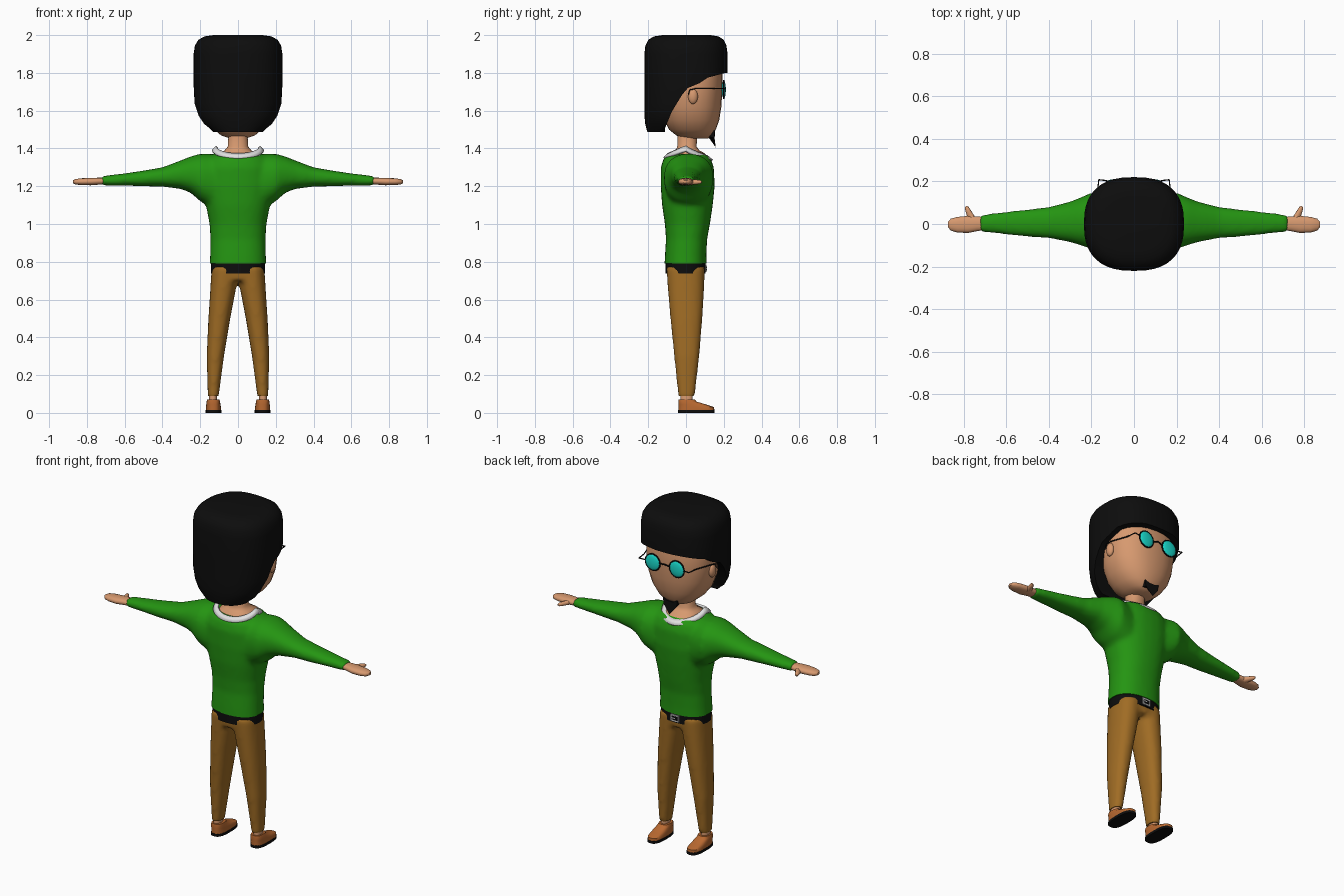
import bpy, bmesh
from math import sin, cos, pi, copysign
from mathutils import Matrix, Vector

if "Cube" in bpy.data.objects:
    bpy.data.objects.remove(bpy.data.objects["Cube"])


def material(name, r, g, b):
    m = bpy.data.materials.new(name)
    m.use_nodes = True
    m.diffuse_color = (r, g, b, 1)
    m.node_tree.nodes["Principled BSDF"].inputs["Base Color"].default_value = (r, g, b, 1)
    return m


SKIN = material("skin", .68, .32, .16)
GREEN = material("sweater green", .018, .3, .006)
BROWN = material("trouser brown", .35, .15, .018)
TAN = material("shoe leather", .48, .14, .03)
BLACK = material("soft black", .004, .004, .004)
WHITE = material("collar white", .75, .75, .75)
TEAL = material("lens teal", .01, .72, .62)
SILVER = material("buckle silver", .5, .5, .5)


def loft(bm, rings, axis="z", n=2.3, sides=28, side=1):
    """Skin superellipse rings given as (position, a_min, a_max, b_min, b_max)."""
    loops = []
    for t, a0, a1, b0, b1 in rings:
        loop = []
        for i in range(sides):
            c, s = cos(2 * pi * i / sides), sin(2 * pi * i / sides)
            a = (a0 + a1) / 2 + (a1 - a0) / 2 * copysign(abs(c) ** (2 / n), c)
            b = (b0 + b1) / 2 + (b1 - b0) / 2 * copysign(abs(s) ** (2 / n), s)
            loop.append(bm.verts.new((a * side, b, t) if axis == "z" else (t * side, a, b)))
        loops.append(loop)
    for p, q in zip(loops, loops[1:]):
        for i in range(sides):
            j = (i + 1) % sides
            bm.faces.new((p[i], p[j], q[j], q[i]))
    bm.faces.new(loops[0])
    bm.faces.new(loops[-1])


def even(rings):
    """Expand (z, half_width, y_min, y_max) into full symmetric rings."""
    return [(z, -w, w, y0, y1) for z, w, y0, y1 in rings]


def finish(ob, angle=45):
    bpy.ops.object.select_all(action="DESELECT")
    ob.select_set(True)
    bpy.context.view_layer.objects.active = ob
    bpy.ops.object.shade_smooth_by_angle(angle=angle * pi / 180)


def make(name, bm, mat, mirror=False, angle=45):
    bmesh.ops.recalc_face_normals(bm, faces=bm.faces)
    me = bpy.data.meshes.new(name)
    bm.to_mesh(me)
    bm.free()
    me.materials.append(mat)
    ob = bpy.data.objects.new(name, me)
    bpy.context.collection.objects.link(ob)
    if mirror:
        ob.modifiers.new("mirror", "MIRROR").use_mirror_merge = False
    finish(ob, angle)
    return ob


def part(name, rings, mat, mirror=False, **kw):
    bm = bmesh.new()
    loft(bm, rings, **kw)
    return make(name, bm, mat, mirror)


def apply(ob):
    deps = bpy.context.evaluated_depsgraph_get()
    me = bpy.data.meshes.new_from_object(ob.evaluated_get(deps))
    ob.modifiers.clear()
    ob.data = me


def blend(ob, top=None, bottom=None):
    """Fuse overlapping volumes into one soft skin and trim it level at the hem."""
    r = ob.modifiers.new("fuse", "REMESH")
    r.mode, r.voxel_size = "VOXEL", .012
    s = ob.modifiers.new("soften", "SMOOTH")
    s.factor, s.iterations = .5, 8
    apply(ob)
    bm = bmesh.new()
    bm.from_mesh(ob.data)
    if bottom is not None:
        bmesh.ops.bisect_plane(bm, geom=bm.verts[:] + bm.edges[:] + bm.faces[:],
                               plane_co=(0, 0, bottom), plane_no=(0, 0, 1), clear_inner=True)
        bmesh.ops.holes_fill(bm, edges=[e for e in bm.edges if e.is_boundary])
    bm.to_mesh(ob.data)
    bm.free()
    finish(ob)


def prism(pts, place_a, place_b):
    bm = bmesh.new()
    a = [bm.verts.new(place_a(*p)) for p in pts]
    b = [bm.verts.new(place_b(*p)) for p in pts]
    bm.faces.new(a)
    bm.faces.new(b)
    for i in range(len(pts)):
        j = (i + 1) % len(pts)
        bm.faces.new((a[i], a[j], b[j], b[i]))
    return bm


def box(name, loc, size, mat):
    bm = bmesh.new()
    bmesh.ops.create_cube(bm, size=1, matrix=Matrix.Translation(loc) @ Matrix.Diagonal((*size, 1)))
    return make(name, bm, mat)


def wire(name, pts, radius, mirror=False, cyclic=False):
    cu = bpy.data.curves.new(name, "CURVE")
    cu.dimensions, cu.bevel_depth, cu.bevel_resolution = "3D", radius, 1
    sp = cu.splines.new("POLY")
    sp.points.add(len(pts) - 1)
    for p, co in zip(sp.points, pts):
        p.co = (*co, 1)
    sp.use_cyclic_u = cyclic
    cu.materials.append(BLACK)
    ob = bpy.data.objects.new(name, cu)
    bpy.context.collection.objects.link(ob)
    if mirror:
        ob.modifiers.new("mirror", "MIRROR")


# Sweater: torso and sleeves fused
bm = bmesh.new()
loft(bm, even([(.74, .152, -.116, .108), (.83, .148, -.112, .108), (.92, .146, -.106, .112),
               (1, .151, -.112, .127), (1.1, .17, -.127, .142), (1.2, .19, -.134, .152),
               (1.3, .19, -.134, .148), (1.35, .16, -.118, .13), (1.37, .12, -.09, .105)]))
for s in (1, -1):
    loft(bm, [(.1, -.11, .13, 1.06, 1.37), (.2, -.118, .147, 1.12, 1.372), (.25, -.1, .125, 1.165, 1.358),
              (.3, -.085, .105, 1.185, 1.338), (.4, -.066, .08, 1.198, 1.3), (.5, -.06, .068, 1.2, 1.283),
              (.6, -.05, .058, 1.203, 1.268), (.722, -.036, .043, 1.203, 1.254)], axis="x", side=s)
blend(make("sweater", bm, GREEN), bottom=.79)

# Trousers: hips and two tapering legs fused
bm = bmesh.new()
loft(bm, even([(.7, .138, -.098, .096), (.78, .14, -.104, .1)]))
for s in (1, -1):
    loft(bm, [(.08, .103, .16, -.041, .046), (.3, .074, .166, -.063, .071), (.5, .041, .157, -.083, .087),
              (.65, .012, .147, -.096, .096), (.77, -.01, .14, -.104, .1)], side=s)
blend(make("trousers", bm, BROWN), bottom=.09)

# Belt with buckle
part("belt", even([(.738, .144, -.108, .104), (.792, .144, -.108, .104)]), BLACK)
box("buckle", (0, .104, .765), (.055, .008, .04), SILVER)
box("buckle_inset", (0, .106, .765), (.036, .008, .022), BLACK)
box("buckle_prong", (.008, .108, .765), (.024, .006, .006), SILVER)

# Ankles and shoes
part("ankles", [(.05, .11, .155, -.03, .035), (.1, .112, .153, -.03, .035)], SKIN, True)
part("shoes", [(.014, .09, .17, -.04, .15), (.03, .09, .17, -.04, .149), (.045, .093, .168, -.04, .105),
               (.06, .095, .166, -.04, .055), (.072, .098, .162, -.038, .046)], TAN, True, n=2.8)
part("soles", [(0, .088, .172, -.042, .152), (.015, .088, .172, -.042, .152)], BLACK, True, n=2.8)

# Hands with thumbs
bm = bmesh.new()
loft(bm, [(.7, -.028, .032, 1.21, 1.245), (.74, -.034, .036, 1.208, 1.245), (.78, -.042, .038, 1.205, 1.244),
          (.83, -.04, .033, 1.206, 1.242), (.86, -.031, .025, 1.209, 1.238), (.874, -.014, .01, 1.216, 1.231)],
     axis="x", sides=16)
thumb = bmesh.new()
loft(thumb, [(0, -.019, .019, -.014, .014), (.035, -.013, .013, -.012, .012),
             (.055, -.01, .01, -.01, .01), (.064, -.004, .004, -.004, .004)], sides=10)
bmesh.ops.transform(thumb, verts=thumb.verts,
                    matrix=Matrix.Translation((.762, .025, 1.222)) @
                    Vector((0, 0, 1)).rotation_difference(Vector((.45, 1, 0))).to_matrix().to_4x4())
make("thumbs", thumb, SKIN, True)
make("hands", bm, SKIN, True)

# Neck, opening out under the collar
part("neck", even([(1.345, .12, -.09, .12), (1.375, .105, -.078, .098), (1.39, .07, -.055, .07),
                   (1.41, .054, -.046, .056), (1.48, .05, -.045, .06)]), SKIN)

# Collar: sloped band dropping to a point at the chest
bm = bmesh.new()
outer, inner = [], []
for i in range(40):
    c, s = cos(2 * pi * i / 40), sin(2 * pi * i / 40)
    reach, drop = (.138 * s ** 1.25, .052 * s) if s > 0 else (-.115 * abs(s) ** .9, .04 * abs(s))
    outer.append(bm.verts.new((.134 * c, reach, 1.387 - drop)))
    inner.append(bm.verts.new((.112 * c, reach * .8, 1.41 - drop)))
for i in range(40):
    j = (i + 1) % 40
    bm.faces.new((outer[i], outer[j], inner[j], inner[i]))
collar = make("collar", bm, WHITE)
thick = collar.modifiers.new("thickness", "SOLIDIFY")
thick.thickness, thick.offset = .014, 0

# Head and ears
part("head", even([(1.452, .04, .0, .115), (1.468, .088, -.05, .138), (1.5, .127, -.09, .158),
                   (1.55, .165, -.115, .176), (1.62, .191, -.13, .187), (1.7, .202, -.13, .192),
                   (1.82, .202, -.13, .192), (1.88, .18, -.12, .17)]), SKIN)
bm = bmesh.new()
bmesh.ops.create_uvsphere(bm, u_segments=14, v_segments=10, radius=1,
                          matrix=Matrix.Translation((.2, .037, 1.675)) @ Matrix.Diagonal((.018, .026, .04, 1)))
make("ears", bm, SKIN, True)

# Hair: rounded block with the face opening cut away along the hairline
hair = part("hair", even([(1.488, .14, -.205, .15), (1.53, .188, -.216, .17), (1.575, .216, -.22, .2),
                          (1.64, .232, -.22, .215), (1.75, .235, -.22, .22), (1.9, .235, -.22, .22),
                          (1.945, .228, -.215, .214), (1.975, .21, -.2, .2), (1.993, .178, -.17, .172),
                          (2, .13, -.125, .13)]), BLACK, sides=40, n=2.5)
hairline = [(-.11, 1.4), (-.11, 1.51), (-.075, 1.595), (-.02, 1.685), (.01, 1.72), (.07, 1.745),
            (.115, 1.775), (.21, 1.8), (.4, 1.8), (.4, 1.4)]
cutter = make("hair_cutter", prism(hairline, lambda y, z: (-.5, y, z), lambda y, z: (.5, y, z)), BLACK)
cutter.hide_render = True
cut = hair.modifiers.new("hairline", "BOOLEAN")
cut.object, cut.operation, cut.solver = cutter, "DIFFERENCE", "EXACT"
apply(hair)
bpy.data.objects.remove(cutter)
finish(hair)

# Goatee: notched top, pointed tip
beard = [(-.048, 1.497), (-.02, 1.482), (.02, 1.482), (.048, 1.497), (.042, 1.455), (0, 1.405), (-.042, 1.455)]
make("goatee", prism(beard, lambda x, z: (x, .158 - abs(x) / 6, z), lambda x, z: (x, .115, max(z, 1.465))), BLACK)

# Glasses: domed lenses, round rims, bridge and temples
EYE = Vector((.08, .2, 1.712))
bm = bmesh.new()
bmesh.ops.create_uvsphere(bm, u_segments=20, v_segments=12, radius=1,
                          matrix=Matrix.Translation(EYE) @ Matrix.Diagonal((.047, .011, .047, 1)))
make("lenses", bm, TEAL, True)
circle = [EYE + Vector((cos(i * pi / 12), 0, sin(i * pi / 12))) * .048 for i in range(24)]
wire("rims", circle, .004, True, True)
wire("bridge", [(-.034, .2, 1.715), (0, .206, 1.722), (.034, .2, 1.715)], .004)
wire("temples", [(.126, .203, 1.715), (.165, .208, 1.717), (.172, .15, 1.717), (.208, .05, 1.717),
                 (.212, .02, 1.71), (.208, .012, 1.685)], .0035, True)
